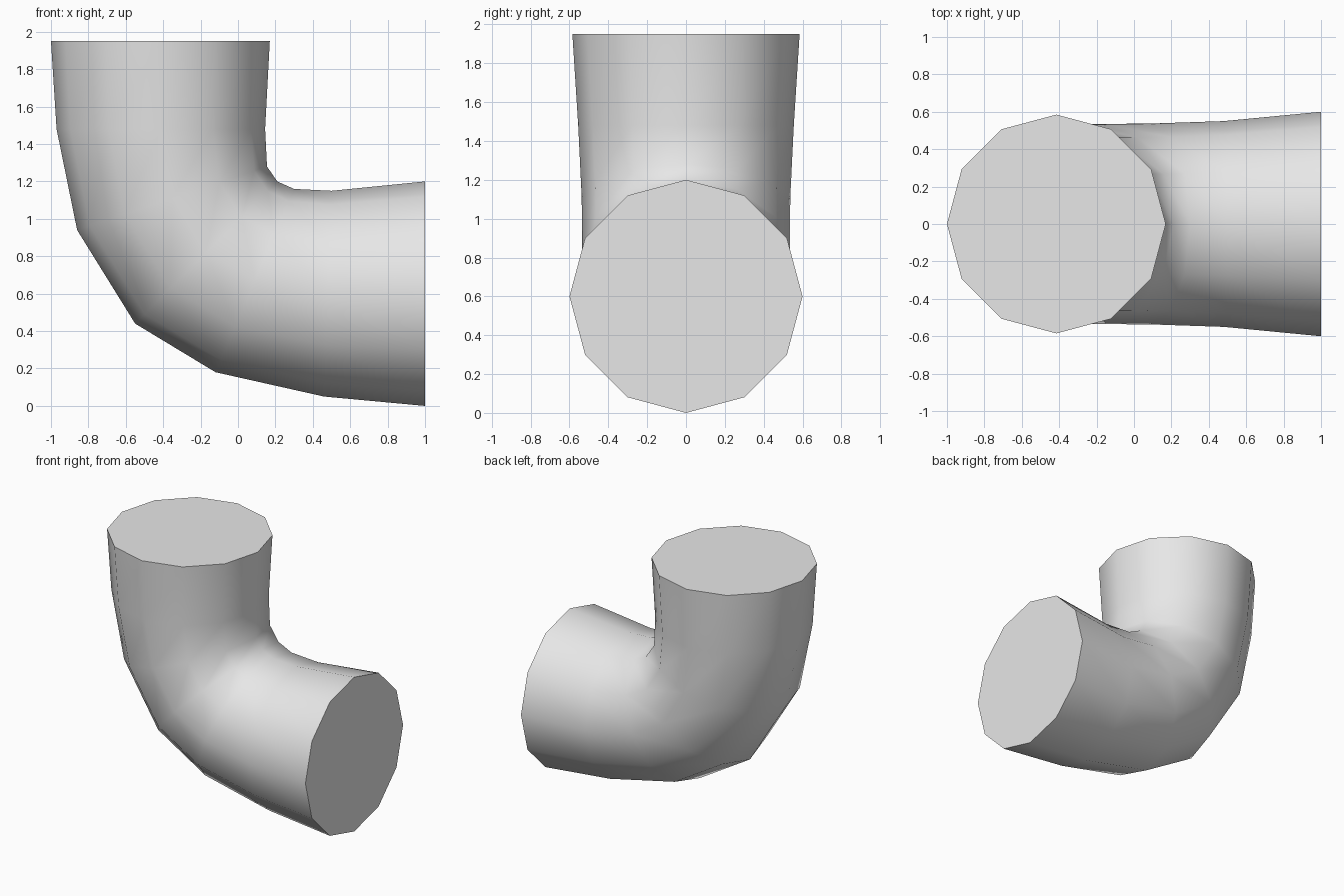
import bpy, bmesh, math
from mathutils import Vector

cube = bpy.data.objects.get("Cube")
if cube:
    bpy.data.objects.remove(cube, do_unlink=True)

SIDES = 12

# Matte grey
grey = bpy.data.materials.new("light_grey")
grey.use_nodes = True
colour = (0.8, 0.8, 0.8, 1)
grey.diffuse_color = colour
grey.node_tree.nodes["Principled BSDF"].inputs["Base Color"].default_value = colour

# Rings along the bend: outer (x, z), inner (x, z), half width in y
rings = [
    ((-1.0, 1.95), (0.17, 1.95), 0.585),
    ((-0.97, 1.48), (0.145, 1.48), 0.555),
    ((-0.86, 0.94), (0.155, 1.28), 0.537),
    ((-0.55, 0.44), (0.21, 1.20), 0.535),
    ((-0.12, 0.18), (0.30, 1.16), 0.537),
    ((0.46, 0.05), (0.50, 1.15), 0.55),
    ((1.0, 0.0), (1.0, 1.2), 0.6),
]

# Elbow pipe: bridge the rings and close both ends
bm = bmesh.new()
loops = []
for outer, inner, width in rings:
    a = Vector((outer[0], 0, outer[1]))
    b = Vector((inner[0], 0, inner[1]))
    centre, reach = (a + b) / 2, (a - b) / 2
    loop = []
    for k in range(SIDES):
        t = math.tau * k / SIDES
        loop.append(bm.verts.new(centre + reach * math.cos(t) + Vector((0, width * math.sin(t), 0))))
    loops.append(loop)
for p, q in zip(loops, loops[1:]):
    for k in range(SIDES):
        n = (k + 1) % SIDES
        bm.faces.new((p[k], p[n], q[n], q[k]))
bm.faces.new(loops[0])
bm.faces.new(loops[-1])
bmesh.ops.recalc_face_normals(bm, faces=bm.faces)

mesh = bpy.data.meshes.new("elbow_pipe")
bm.to_mesh(mesh)
bm.free()
mesh.materials.append(grey)
pipe = bpy.data.objects.new("elbow_pipe", mesh)
bpy.context.collection.objects.link(pipe)

# Smooth walls, crisp end rims
bpy.ops.object.select_all(action='DESELECT')
pipe.select_set(True)
bpy.context.view_layer.objects.active = pipe
bpy.ops.object.shade_smooth_by_angle(angle=math.radians(55))
